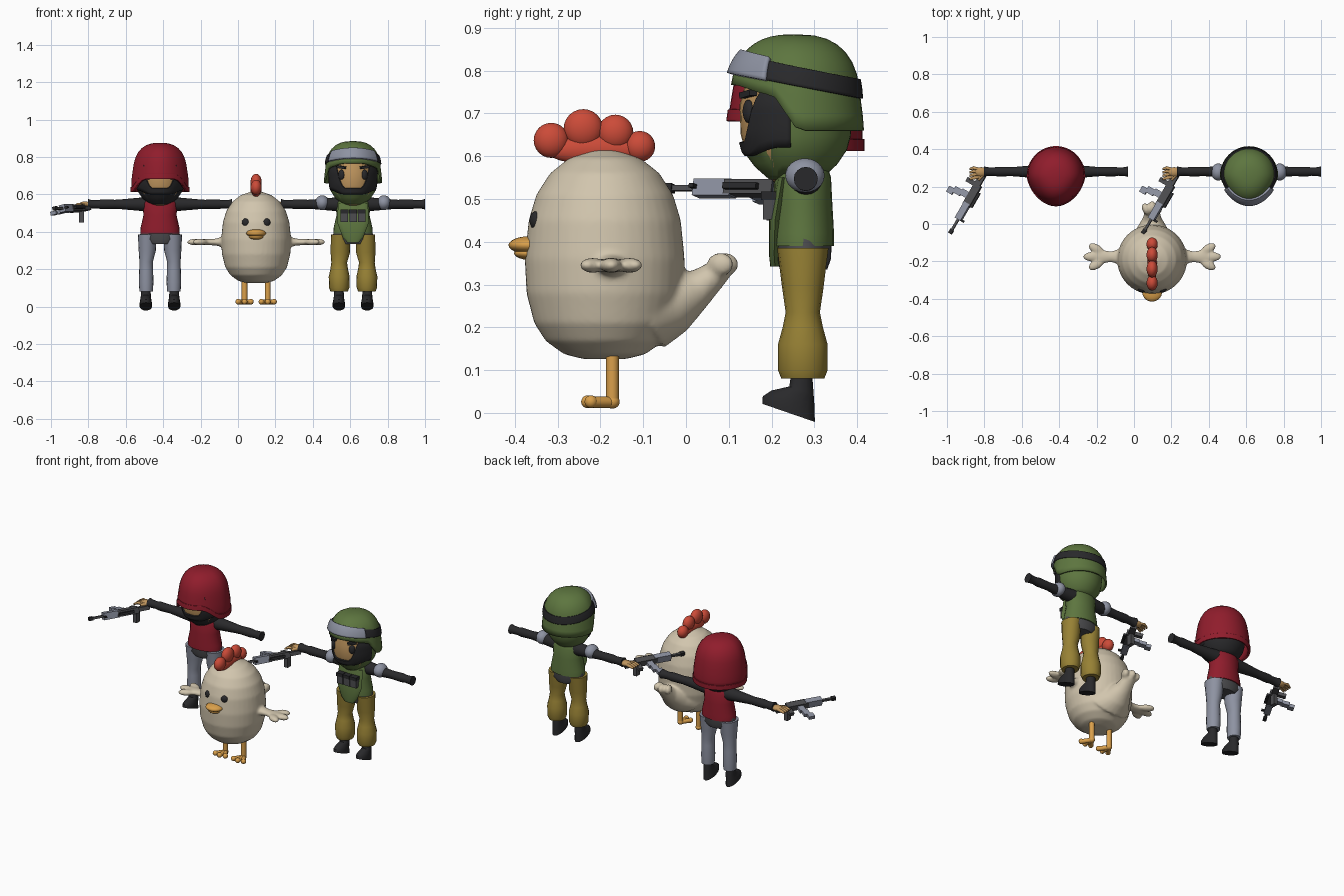
import bpy, bmesh
from math import sin, cos, pi, radians
from mathutils import Vector, Matrix

cube = bpy.data.objects.get("Cube")
if cube:
    bpy.data.objects.remove(cube, do_unlink=True)

COLOURS = {
    "cream": (.64, .56, .42), "comb_red": (.60, .07, .04), "orange": (.70, .35, .07),
    "maroon": (.28, .012, .025), "green": (.11, .18, .05), "mustard": (.31, .22, .035),
    "black": (.022, .022, .024), "steel": (.27, .29, .36), "skin": (.52, .30, .11),
    "dark_grey": (.075, .075, .08)}
MATS = {}
for key, rgb in COLOURS.items():
    m = bpy.data.materials.new(key)
    m.use_nodes = True
    m.diffuse_color = (*rgb, 1)
    m.node_tree.nodes["Principled BSDF"].inputs["Base Color"].default_value = (*rgb, 1)
    MATS[key] = m


def finish(name, bm, col, smooth=True):
    me = bpy.data.meshes.new(name)
    bm.to_mesh(me)
    bm.free()
    ob = bpy.data.objects.new(name, me)
    bpy.context.collection.objects.link(ob)
    me.materials.append(MATS[col])
    if smooth:
        bpy.ops.object.select_all(action='DESELECT')
        ob.select_set(True)
        bpy.context.view_layer.objects.active = ob
        bpy.ops.object.shade_smooth_by_angle(angle=radians(45))
    return ob


def add_loft(bm, pts, n=16):
    """Elliptical rings (x, y, z, ra, rb) joined along the line from first to last."""
    d = (Vector(pts[-1][:3]) - Vector(pts[0][:3])).normalized()
    u = Vector((1, 0, 0))
    v = Vector((0, 1, 0))
    if abs(d.z) < .95:
        u = Vector((-d.y, d.x, 0)).normalized()
        v = d.cross(u)
    rings = []
    for x, y, z, ra, rb in pts:
        rings.append([bm.verts.new(Vector((x, y, z)) + u * ra * cos(2 * pi * i / n)
                                   + v * rb * sin(2 * pi * i / n)) for i in range(n)])
    faces = [bm.faces.new(rings[0][::-1]), bm.faces.new(rings[-1])]
    for a, b in zip(rings, rings[1:]):
        for i in range(n):
            k = (i + 1) % n
            faces.append(bm.faces.new((a[i], a[k], b[k], b[i])))
    bmesh.ops.recalc_face_normals(bm, faces=faces)


def add_ball(bm, c, r, turn=0):
    mat = Matrix.Translation(c) @ Matrix.Rotation(turn, 4, 'Z') @ Matrix.Diagonal((*r, 1))
    bmesh.ops.create_uvsphere(bm, u_segments=20, v_segments=12, radius=1, matrix=mat)


def loft(name, pts, col, n=16):
    bm = bmesh.new()
    add_loft(bm, pts, n)
    return finish(name, bm, col)


def ball(name, c, r, col, turn=0):
    bm = bmesh.new()
    add_ball(bm, c, r, turn)
    return finish(name, bm, col)


def box(name, c, size, col, frame=Matrix()):
    bm = bmesh.new()
    bmesh.ops.create_cube(bm, size=1, matrix=frame @ Matrix.Translation(c) @ Matrix.Diagonal((*size, 1)))
    return finish(name, bm, col, False)


def ease(v, lo, hi):
    t = min(1, max(0, (v - lo) / (hi - lo)))
    return t * t * (3 - 2 * t)


def shell(name, cx, prof, lo, hi, col, arc=(0, 360), thick=.01, n=40, rows=10):
    """Curved sheet round a head between two heights that vary with f (1 = front, -1 = back)."""
    bm = bmesh.new()
    cols = []
    for i in range(n + 1):
        a = radians(arc[0] + (arc[1] - arc[0]) * i / n)
        f = -sin(a)
        line = []
        for j in range(rows + 1):
            z = lo(f) + (hi(f) - lo(f)) * sin(j / rows * pi / 2)
            r = prof(z)
            line.append(bm.verts.new((cx + cos(a) * r * (.97 - .14 * max(0, f)), .255 + sin(a) * r, z)))
        cols.append(line)
    for p, q in zip(cols, cols[1:]):
        for j in range(rows):
            bm.faces.new((p[j], q[j], q[j + 1], p[j + 1]))
    bmesh.ops.remove_doubles(bm, verts=bm.verts, dist=.0004)
    ob = finish(name, bm, col)
    sol = ob.modifiers.new("thickness", 'SOLIDIFY')
    sol.thickness = thick
    sol.offset = -1


def dome(top, base, radius, off=0):
    def prof(z):
        u = min(1, max(0, (z - base) / (top - base)))
        return radius * max(0, 1 - u ** 2.6) ** (1 / 2.6) + off + .008 * ease(-z, -.75, -.66)
    return prof


HEAD = [(.54, .05), (.575, .09), (.61, .116), (.65, .127), (.72, .13), (.79, .11)]


def head_prof(z, off=.004):
    for (z0, r0), (z1, r1) in zip(HEAD, HEAD[1:]):
        if z <= z1:
            return off + r0 + (r1 - r0) * max(0, z - z0) / (z1 - z0)
    return off + HEAD[-1][1]


def rifle(cx, side):
    # local axes: along barrel, magazine direction, upward
    along = Vector((-.5, -.86, 0)).normalized()
    mag = Vector((-.86, .5, -.22)).normalized()
    up = along.cross(mag)
    frame = Matrix((along, mag, up)).transposed().to_4x4()
    frame.translation = Vector((cx - .385, .262, .525))
    parts = [("stock", (.03, .005, 0), (.08, .035, .022), "dark_grey"),
             ("receiver", (.125, 0, 0), (.13, .042, .034), "dark_grey"),
             ("handguard", (.225, 0, 0), (.10, .036, .04), "steel"),
             ("barrel", (.315, 0, 0), (.09, .013, .013), "dark_grey"),
             ("muzzle", (.35, 0, 0), (.025, .02, .02), "black"),
             ("sight_rail", (.14, -.028, 0), (.09, .014, .014), "black"),
             ("front_sight", (.27, -.024, 0), (.012, .022, .01), "black"),
             ("trigger_grip", (.065, .042, 0), (.026, .055, .02), "dark_grey"),
             ("magazine_top", (.137, .04, 0), (.036, .045, .02), "steel"),
             ("magazine_middle", (.145, .08, 0), (.036, .045, .02), "steel"),
             ("magazine_end", (.16, .115, 0), (.036, .035, .02), "steel")]
    for name, c, size, col in parts:
        box(side + "_rifle_" + name, c, size, col, frame)
    box(side + "_rifle_lower_grip", (cx - .42, .205, .485), (.025, .034, .07), "dark_grey")


def soldier(cx, side, armoured):
    shirt, trousers = ("green", "mustard") if armoured else ("maroon", "steel")
    # head, hood and mask
    loft(side + "_head", [(cx, .255, z, r * .9, r) for z, r in HEAD], "skin", 32)
    shell(side + "_hood_back", cx, head_prof, lambda f: .545,
          lambda f: .77 - .16 * ease(f, .35, .6), shirt if armoured else "black")
    shell(side + "_mask", cx, lambda z: head_prof(z, .009), lambda f: .60 + .02 * ease(-f, -.9, -.3),
          lambda f: .632 + .12 * ease(-f, -.93, -.6), "black", (185, 355))
    for s in (-1, 1):
        ball(side + "_eye", (cx + s * .062, .146, .705), (.018, .012, .027), "black", s * .5)
        box(side + "_eyebrow", (0, 0, 0), (.05, .02, .014), "black",
            Matrix.Translation((cx + s * .062, .145, .745)) @ Matrix.Rotation(s * .5, 4, 'Z')
            @ Matrix.Rotation(-s * .15, 4, 'Y'))
    # helmet
    if armoured:
        shell(side + "_helmet", cx, dome(.885, .71, .153),
              lambda f: .66 + .085 * ease(f, -.1, .4) + .022 * ease(f, .4, 1), lambda f: .885, shirt)
        low = lambda f: .765 + .03 * f
        shell(side + "_goggle_strap", cx, dome(.885, .71, .153, .006), low,
              lambda f: low(f) + .045, "black")
        shell(side + "_goggles", cx, dome(.885, .71, .153, .016), low,
              lambda f: low(f) + .055, "steel", (206, 334), .015)
    else:
        shell(side + "_helmet", cx, dome(.876, .69, .15),
              lambda f: .615 + .07 * ease(f, .2, .85), lambda f: .876, shirt)
        shell(side + "_helmet_rim", cx, dome(.876, .69, .15, .004),
              lambda f: .612 + .07 * ease(f, .2, .85), lambda f: .64 + .07 * ease(f, .2, .85), shirt)
    # torso and hips
    loft(side + "_torso", [(cx, .273, z, a, b) for z, a, b in
         ((.39, .105, .073), (.42, .104, .073), (.49, .088, .069), (.55, .095, .066), (.575, .08, .058), (.60, .05, .045))],
         shirt, 24)
    loft(side + "_hips", [(cx, .275, z, a, b) for z, a, b in
         ((.335, .07, .055), (.36, .108, .064), (.42, .103, .066))], "dark_grey", 24)
    if armoured:
        loft("vest_front_flap", [(cx, .208, .342, .03, .011), (cx, .206, .37, .055, .012),
             (cx, .208, .45, .085, .014), (cx, .225, .55, .08, .012)], "green")
        for i in (-1, 0, 1):
            box("vest_pouch", (cx + i * .046, .195, .485), (.04, .03, .065), "dark_grey")
            box("pouch_flap", (cx + i * .046, .192, .508), (.043, .034, .02), "black")
    for s in (-1, 1):
        # leg and boot
        x = cx + s * .068
        if armoured:
            rows = ((.08, .046, .05), (.10, .054, .058), (.16, .056, .058), (.20, .047, .047), (.235, .042, .04),
                    (.29, .052, .048), (.385, .05, .06))
        else:
            rows = ((.08, .036, .038), (.13, .039, .042), (.2, .037, .04), (.24, .036, .04), (.3, .046, .048), (.385, .05, .06))
        loft(side + "_trouser_leg", [(x + s * .006 * (z < .25), .273, z, a, b) for z, a, b in rows], trousers)
        loft(side + "_boot", [(x + s * .008, y, z, a, b) for y, z, a, b in
             ((.24, 0, .033, .065), (.24, .018, .033, .064), (.25, .035, .03, .053),
              (.27, .052, .027, .03), (.271, .09, .026, .026))], "black")
        # arm
        loft(side + "_arm", [(cx + s * x, .28, .547, r, r) for x, r in
             ((.06, .04), (.12, .034), (.21, .026), (.24, .024), (.31, .026), (.335, .022), (.37, .024), (.385, .028))], "black")
        if armoured:
            ball("shoulder_pad", (cx + s * .165, .278, .555), (.037, .046, .04), "steel")
    # gripping hand
    ball(side + "_palm", (cx - .40, .278, .545), (.034, .026, .017), "skin")
    for i in range(4):
        y = .30 - i * .018
        loft(side + "_finger", [(cx - .405, .29 - i * .012, .545, .009, .009),
                                (cx - .44, y, .545, .009, .009), (cx - .462, y - .006, .535, .006, .006)], "skin", 8)
    loft(side + "_thumb", [(cx - .395, .26, .545, .010, .010), (cx - .415, .235, .542, .007, .007)], "skin", 8)
    rifle(cx, side)


soldier(-.417, "plain", False)
soldier(.615, "armoured", True)

# chicken body, wings and tail fused into one smooth skin
CX, CY = .097, -.19
bm = bmesh.new()
add_loft(bm, [(CX, CY, z, r, r) for z, r in
         ((.126, .05), (.137, .095), (.168, .138), (.21, .165), (.28, .183), (.36, .187), (.45, .178),
          (.51, .16), (.56, .128), (.595, .084), (.614, .03))], 40)
for s in (-1, 1):
    add_loft(bm, [(CX + s * x, -.175, .345, a, b) for x, a, b in
             ((.13, .07, .06), (.18, .04, .027), (.22, .029, .018), (.27, .038, .017), (.3, .04, .015))], 24)
    for dy, reach, turn in ((.043, .30, .5), (0, .325, 0), (-.043, .30, -.5)):
        add_ball(bm, (CX + s * reach, -.175 + dy, .345), (.046, .025, .018), s * turn)
add_loft(bm, [(CX, -.10, .25, .14, .11), (CX, -.03, .26, .085, .075), (CX, .03, .29, .05, .045),
              (CX, .09, .34, .035, .027)], 24)
for dx in (-.033, 0, .033):
    add_ball(bm, (CX + dx, .09 - abs(dx) * .3, .347), (.021, .034, .028), -dx * 12)
body = finish("chicken_body", bm, "cream")
skin = body.modifiers.new("fuse", 'REMESH')
skin.mode = 'VOXEL'
skin.voxel_size = .007
skin.use_smooth_shade = True
soft = body.modifiers.new("soften", 'SMOOTH')
soft.factor = .5
soft.iterations = 8

# comb
for y, z, r in ((-.315, .637, .041), (-.24, .664, .046), (-.165, .655, .042), (-.108, .623, .036)):
    ball("comb_lobe", (CX, y, z), (.03, r, r), "comb_red")
ball("comb_base", (CX, -.21, .615), (.025, .12, .035), "comb_red")
# beak
ball("beak_upper", (CX, -.365, .392), (.053, .05, .021), "orange")
ball("beak_lower", (CX, -.36, .373), (.04, .042, .016), "orange")
for s in (-1, 1):
    ball("chicken_eye", (CX + s * .057, -.352, .45), (.02, .013, .021), "black", s * .3)
    # leg and toes
    x = CX + s * .062
    loft("chicken_leg", [(x, -.172, .02, .015, .015), (x, -.172, .15, .015, .015)], "orange")
    ball("chicken_heel", (x, -.172, .026), (.017, .017, .016), "orange")
    for dx, y in ((-.034, -.222), (0, -.23), (.034, -.222)):
        loft("toe", [(x, -.172, .025, .013, .013), (x + dx, y, .025, .013, .013)], "orange", 12)
        ball("toe_tip", (x + dx, y, .026), (.015, .015, .015), "orange")
